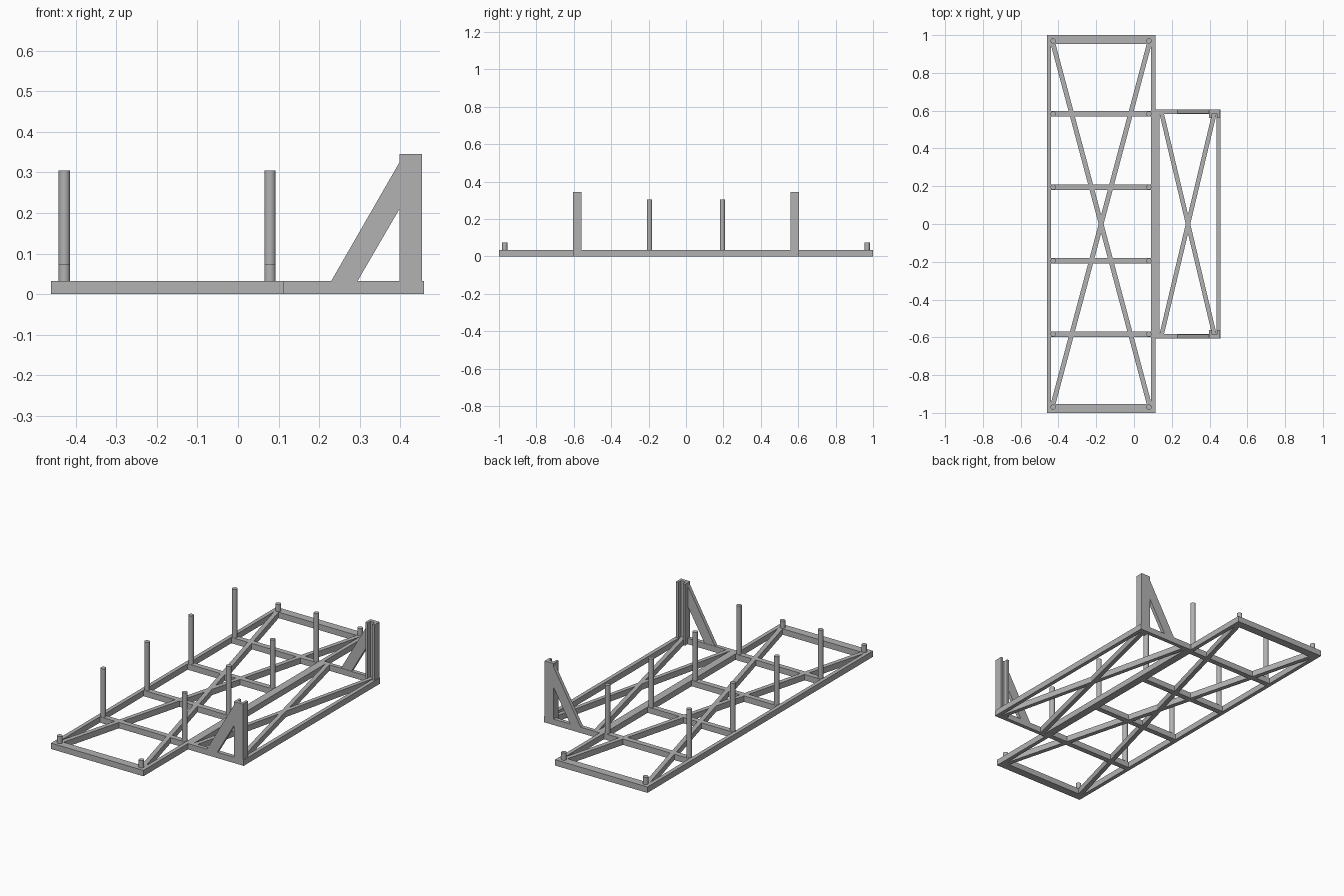
import bpy
import bmesh
import math
from mathutils import Matrix

cube = bpy.data.objects.get("Cube")
if cube:
    bpy.data.objects.remove(cube, do_unlink=True)

grey = bpy.data.materials.new("plain_grey")
grey.use_nodes = True
COLOUR = (0.45, 0.45, 0.45, 1)
grey.diffuse_color = COLOUR
grey.node_tree.nodes["Principled BSDF"].inputs["Base Color"].default_value = COLOUR

BAR = 0.033      # height of all frame bars
TUBE = 0.022     # width of the slim rails


def finish(name, bm):
    bmesh.ops.recalc_face_normals(bm, faces=bm.faces)
    mesh = bpy.data.meshes.new(name)
    bm.to_mesh(mesh)
    bm.free()
    mesh.materials.append(grey)
    obj = bpy.data.objects.new(name, mesh)
    bpy.context.collection.objects.link(obj)
    return obj


def prism(name, outline, depth):
    """Flat outline of 3D points extruded along the depth vector."""
    bm = bmesh.new()
    face = bm.faces.new([bm.verts.new(p) for p in outline])
    new = bmesh.ops.extrude_face_region(bm, geom=[face], use_keep_orig=True)
    verts = [g for g in new["geom"] if isinstance(g, bmesh.types.BMVert)]
    bmesh.ops.translate(bm, verts=verts, vec=depth)
    return finish(name, bm)


def bar(name, x0, x1, y0, y1):
    prism(name, [(x0, y0, 0), (x1, y0, 0), (x1, y1, 0), (x0, y1, 0)], (0, 0, BAR))


def diagonal(name, xa, xb, y, half):
    """Slanted bar from (xa, -y) to (xb, y) with ends cut square to the frame."""
    prism(name, [(xa - half, -y, 0), (xa + half, -y, 0),
                 (xb + half, y, 0), (xb - half, y, 0)], (0, 0, BAR))


def peg(name, x, y, top):
    bm = bmesh.new()
    bmesh.ops.create_cone(bm, cap_ends=True, segments=32, radius1=0.014, radius2=0.014,
                          depth=top - BAR,
                          matrix=Matrix.Translation((x, y, (top + BAR) / 2)))
    obj = finish(name, bm)
    bpy.ops.object.select_all(action="DESELECT")
    obj.select_set(True)
    bpy.context.view_layer.objects.active = obj
    bpy.ops.object.shade_smooth_by_angle(angle=math.radians(30))


# Main frame: long rails, crossbars, diagonals
LEFT, MID, RIGHT = -0.461, 0.113, 0.459
bar("main_outer_rail", LEFT, LEFT + TUBE, -1, 1)
bar("main_inner_rail", MID - TUBE, MID, -1, 1)
diagonal("main_diagonal_a", LEFT + 0.032, MID - 0.032, 0.956, 0.013)
diagonal("main_diagonal_b", MID - 0.032, LEFT + 0.032, 0.956, 0.013)

# Crossbars with a pair of pegs on each
for y, half, top in ((0.195, 0.015, 0.305), (0.583, 0.015, 0.305), (0.977, 0.023, 0.073)):
    for s in (-1, 1):
        bar("crossbar", LEFT + TUBE, MID - TUBE, s * y - half, s * y + half)
        for x in (-0.428, 0.079):
            peg("peg", x, s * min(y, 0.969), top)

# Side frame
END = 0.605
bar("side_inner_rail", MID, MID + TUBE, -END, END)
bar("side_outer_rail", RIGHT - TUBE, RIGHT, -END, END)
diagonal("side_diagonal_a", MID + 0.034, RIGHT - 0.034, END - TUBE, 0.012)
diagonal("side_diagonal_b", RIGHT - 0.034, MID + 0.034, END - TUBE, 0.012)

# Side end bars, channel posts and slanted braces
P0, P1, LIP, WEB, DEEP = 0.398, 0.454, 0.014, 0.02, 0.045
channel = [(P0, 0), (P1, 0), (P1, DEEP), (P1 - LIP, DEEP),
           (P1 - LIP, WEB), (P0 + LIP, WEB), (P0 + LIP, DEEP), (P0, DEEP)]
brace = [(0.23, BAR), (0.295, BAR), (P0, 0.21), (P0, 0.325)]
for s in (-1, 1):
    bar("side_end_bar", MID + TUBE, RIGHT - TUBE, s * (END - TUBE), s * END)
    prism("channel_post", [(x, s * (END - d), 0) for x, d in channel], (0, 0, 0.345))
    prism("slanted_brace", [(x, s * END, z) for x, z in brace], (0, -s * WEB, 0))
